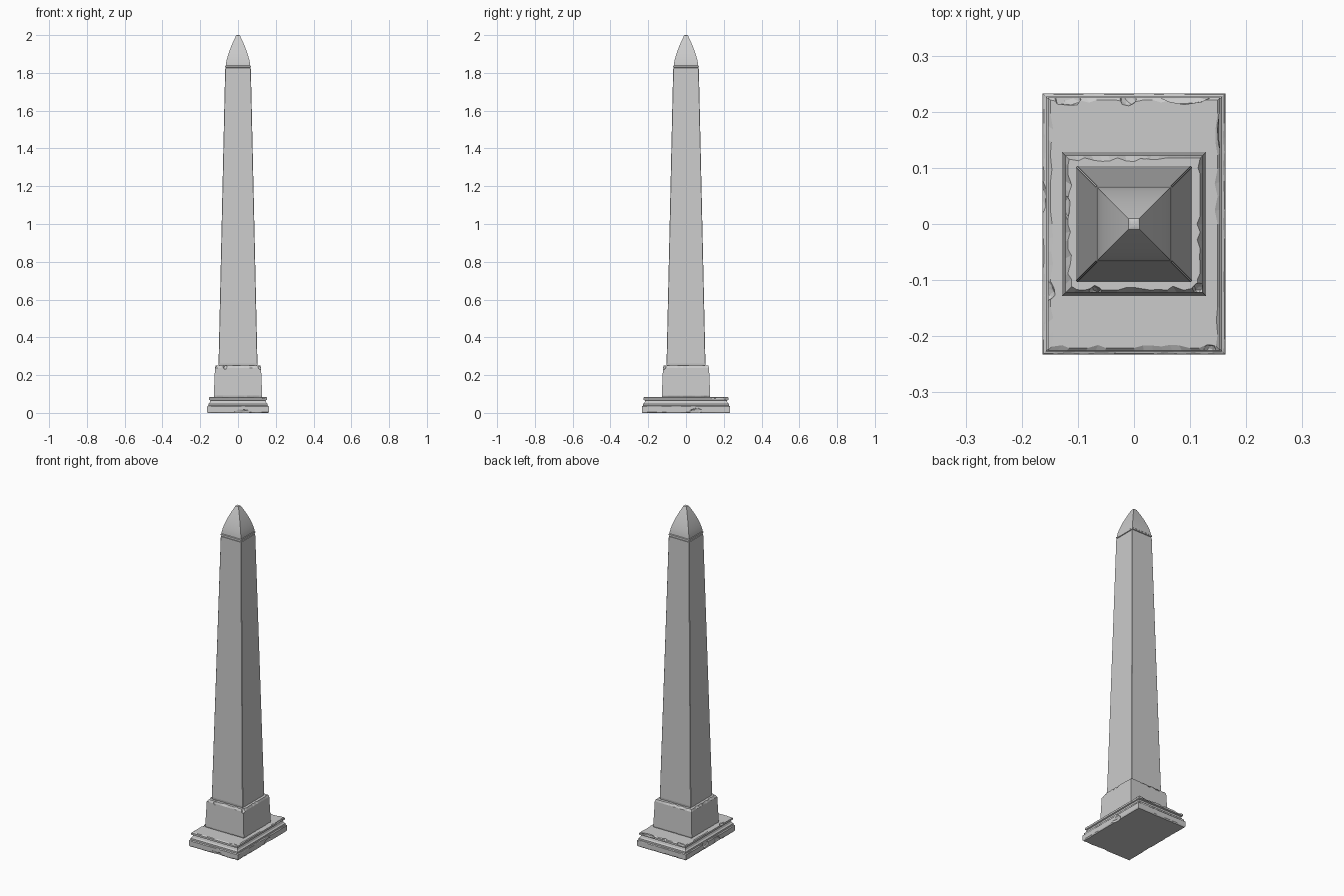
import bpy, bmesh, math, random
from mathutils import Vector, Matrix

random.seed(7)
if "Cube" in bpy.data.objects:
    bpy.data.objects.remove(bpy.data.objects["Cube"])

stone = bpy.data.materials.new("grey stone")
stone.use_nodes = True
colour = (0.6, 0.6, 0.6, 1)
stone.diffuse_color = colour
stone.node_tree.nodes["Principled BSDF"].inputs["Base Color"].default_value = colour


def make_object(name, bm):
    bmesh.ops.recalc_face_normals(bm, faces=bm.faces)
    mesh = bpy.data.meshes.new(name)
    bm.to_mesh(mesh)
    bm.free()
    mesh.materials.append(stone)
    obj = bpy.data.objects.new(name, mesh)
    bpy.context.collection.objects.link(obj)
    return obj


def loft(name, rings, steps=1):
    """Stack rectangles of (half x, half y, z, wear); wear nibbles the outline inwards."""
    bm = bmesh.new()
    corners = [(-1, -1), (1, -1), (1, 1), (-1, 1)]
    loops = []
    for hx, hy, z, wear in rings:
        loop = []
        for i in range(4):
            a, b = Vector(corners[i]), Vector(corners[(i + 1) % 4])
            for k in range(steps):
                p = a.lerp(b, k / steps)
                chip = wear * max(0, random.random() - 0.45)
                loop.append(bm.verts.new((p.x * (hx - chip), p.y * (hy - chip), z)))
        loops.append(loop)
    n = len(loops[0])
    for low, high in zip(loops, loops[1:]):
        for i in range(n):
            j = (i + 1) % n
            bm.faces.new((low[i], low[j], high[j], high[i]))
    bm.faces.new(loops[0][::-1])
    bm.faces.new(loops[-1])
    return make_object(name, bm)


def break_off(obj, chips):
    """Cut rough lumps, given as (centre, size), out of an object."""
    for centre, size in chips:
        bm = bmesh.new()
        bmesh.ops.create_icosphere(bm, subdivisions=2, radius=1)
        for v in bm.verts:
            v.co *= random.uniform(0.8, 1.1)
        bmesh.ops.transform(bm, matrix=Matrix.LocRotScale(Vector(centre), None, Vector(size)), verts=bm.verts)
        cutter = make_object("chip_cutter", bm)
        cutter.hide_render = True
        cut = obj.modifiers.new("chip", "BOOLEAN")
        cut.operation = "DIFFERENCE"
        cut.solver = "EXACT"
        cut.object = cutter
        bpy.context.view_layer.update()
        graph = bpy.context.evaluated_depsgraph_get()
        mesh = bpy.data.meshes.new_from_object(obj.evaluated_get(graph))
        obj.modifiers.clear()
        obj.data = mesh
        bpy.data.objects.remove(cutter)


# Stepped base with a recessed neck under its top slab
base = loft("stepped_base", [
    (0.160, 0.230, 0, 0.006), (0.163, 0.233, 0.006, 0), (0.163, 0.233, 0.034, 0),
    (0.161, 0.231, 0.037, 0.004), (0.157, 0.227, 0.038, 0), (0.157, 0.227, 0.048, 0),
    (0.150, 0.220, 0.054, 0), (0.146, 0.216, 0.066, 0), (0.153, 0.225, 0.069, 0),
    (0.153, 0.225, 0.080, 0), (0.149, 0.221, 0.084, 0.010)], 18)
break_off(base, [
    ((0.166, 0.05, 0), (0.012, 0.04, 0.03)),
    ((0.160, 0.17, 0.075), (0.012, 0.05, 0.014)),
    ((-0.166, 0.05, 0.03), (0.011, 0.035, 0.022)),
    ((-0.166, -0.06, 0.01), (0.010, 0.03, 0.025)),
    ((-0.160, -0.12, 0.085), (0.022, 0.022, 0.014)),
    ((0.09, 0.232, 0.085), (0.055, 0.020, 0.016)),
    ((-0.01, 0.230, 0.085), (0.018, 0.020, 0.014)),
    ((-0.12, 0.230, 0.085), (0.030, 0.022, 0.012)),
    ((0.135, -0.228, 0.085), (0.014, 0.014, 0.012)),
    ((0.02, -0.236, 0), (0.05, 0.010, 0.022))])

# Pedestal with worn upper and lower rims
pedestal = loft("pedestal", [
    (0.126, 0.126, 0.083, 0.005), (0.128, 0.128, 0.092, 0), (0.122, 0.122, 0.238, 0),
    (0.118, 0.118, 0.250, 0.014)], 16)
break_off(pedestal, [
    ((-0.128, 0.03, 0.25), (0.014, 0.03, 0.016)),
    ((-0.07, -0.126, 0.25), (0.014, 0.016, 0.022)),
    ((0.118, -0.118, 0.25), (0.014, 0.014, 0.022)),
    ((0.02, 0.126, 0.25), (0.035, 0.010, 0.012))])

# Tapering shaft with a narrow bevel on its corners
shaft = loft("shaft", [
    (0.101, 0.101, 0.248, 0), (0.103, 0.103, 0.262, 0), (0.068, 0.068, 1.822, 0)])
bm = bmesh.new()
bm.from_mesh(shaft.data)
upright = [e for e in bm.edges if abs(e.verts[0].co.z - e.verts[1].co.z) > 0.5]
bmesh.ops.bevel(bm, geom=upright, offset=0.002, segments=1, affect="EDGES")
bm.to_mesh(shaft.data)
bm.free()

# Groove and moulding below the cap
loft("cap_moulding", [
    (0.064, 0.064, 1.820, 0), (0.064, 0.064, 1.827, 0), (0.068, 0.068, 1.829, 0),
    (0.068, 0.068, 1.836, 0), (0.065, 0.065, 1.839, 0)])

# Curved four-sided cap
profile = [(0.010 + 0.055 * (1 - t ** 1.45), 1.837 + 0.161 * t) for t in [i / 10 for i in range(11)]]
cap = loft("pointed_cap", [(h, h, z, 0) for h, z in profile] + [(0.005, 0.005, 2.0, 0)])
bpy.ops.object.select_all(action="DESELECT")
cap.select_set(True)
bpy.context.view_layer.objects.active = cap
bpy.ops.object.shade_smooth_by_angle(angle=math.radians(25))
